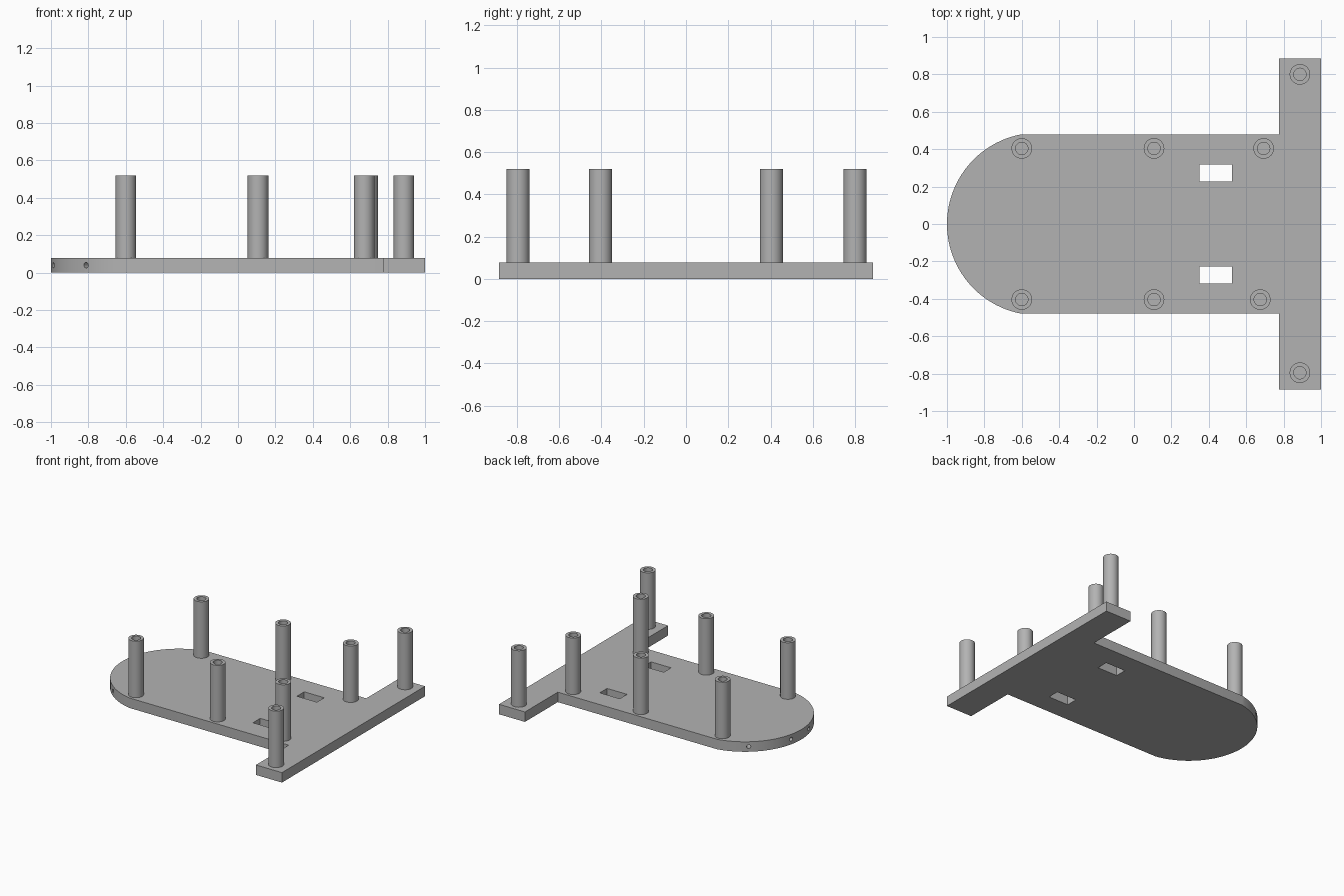
import bpy, bmesh
from math import sin, cos, pi, asin, radians
from mathutils import Vector, Matrix

cube = bpy.data.objects.get("Cube")
if cube:
    bpy.data.objects.remove(cube, do_unlink=True)

PLATE_TOP, POST_TOP = 0.078, 0.52
ARC_X, ARC_R, HALF_WIDTH = -0.512, 0.488, 0.479

grey = bpy.data.materials.new("plain grey")
grey.use_nodes = True
grey.diffuse_color = (0.45, 0.45, 0.45, 1)
grey.node_tree.nodes["Principled BSDF"].inputs["Base Color"].default_value = grey.diffuse_color


def make_object(name, bm):
    bmesh.ops.recalc_face_normals(bm, faces=bm.faces)
    mesh = bpy.data.meshes.new(name)
    bm.to_mesh(mesh)
    bm.free()
    mesh.materials.append(grey)
    obj = bpy.data.objects.new(name, mesh)
    bpy.context.collection.objects.link(obj)
    return obj


def smooth(obj):
    bpy.ops.object.select_all(action="DESELECT")
    obj.select_set(True)
    bpy.context.view_layer.objects.active = obj
    bpy.ops.object.shade_smooth_by_angle(angle=radians(30))


def cut(target, cutter):
    cutter.hide_render = True
    cutter.hide_set(True)
    cutter.display_type = "WIRE"
    mod = target.modifiers.new(cutter.name, "BOOLEAN")
    mod.operation = "DIFFERENCE"
    mod.solver = "EXACT"
    mod.object = cutter
    bpy.context.view_layer.objects.active = target
    bpy.ops.object.modifier_apply(modifier=mod.name)
    bpy.data.objects.remove(cutter, do_unlink=True)


# T-shaped base plate with a rounded end
half_angle = pi - asin(HALF_WIDTH / ARC_R)
start = pi - (pi - half_angle)
steps = 48
if ARC_X + ARC_R * cos(start) > ARC_X:
    start = pi - start
arc = [(ARC_X + ARC_R * cos(a), ARC_R * sin(a))
       for a in (start + (2 * pi - 2 * start) * i / steps for i in range(steps + 1))]
bar = [(0.775, -HALF_WIDTH), (0.775, -0.885), (1, -0.885),
       (1, 0.885), (0.775, 0.885), (0.775, HALF_WIDTH)]
bm = bmesh.new()
base = bm.faces.new([bm.verts.new((x, y, 0)) for x, y in arc + bar])
top = bmesh.ops.extrude_face_region(bm, geom=[base])["geom"]
bmesh.ops.translate(bm, vec=(0, 0, PLATE_TOP),
                    verts=[v for v in top if isinstance(v, bmesh.types.BMVert)])
plate = make_object("base_plate", bm)

# Rectangular slots through the plate
for side in (-1, 1):
    bm = bmesh.new()
    bmesh.ops.create_cube(bm, size=1)
    bmesh.ops.scale(bm, vec=(0.173, 0.09, 0.4), verts=bm.verts)
    bmesh.ops.translate(bm, vec=(0.438, side * 0.272, 0), verts=bm.verts)
    cut(plate, make_object("slot_cutter", bm))

# Small holes drilled into the rounded edge
for degrees in (-52, -13, 13, 52):
    outward = Vector((-cos(radians(degrees)), sin(radians(degrees)), 0))
    place = Matrix.Translation(Vector((ARC_X, 0, 0.04)) + outward * ARC_R)
    turn = outward.to_track_quat("Z", "Y").to_matrix().to_4x4()
    bm = bmesh.new()
    bmesh.ops.create_cone(bm, cap_ends=True, segments=20, radius1=0.015,
                          radius2=0.015, depth=0.2, matrix=place @ turn)
    cut(plate, make_object("edge_hole_cutter", bm))
smooth(plate)

# Hollow standoff posts
profile = [(0.055, PLATE_TOP - 0.005), (0.055, POST_TOP), (0.033, POST_TOP),
           (0.033, PLATE_TOP + 0.002), (0, PLATE_TOP + 0.002)]
posts = {
    "left_rear_post": (-0.6, 0.404), "right_rear_post": (-0.6, -0.404),
    "left_middle_post": (0.107, 0.404), "right_middle_post": (0.107, -0.404),
    "left_inner_post": (0.693, 0.404), "right_inner_post": (0.675, -0.404),
    "left_bar_post": (0.887, 0.8), "right_bar_post": (0.887, -0.795),
}
for name, (x, y) in posts.items():
    bm = bmesh.new()
    verts = [bm.verts.new((r, 0, z)) for r, z in profile]
    edges = [bm.edges.new(pair) for pair in zip(verts, verts[1:])]
    bmesh.ops.spin(bm, geom=verts + edges, cent=(0, 0, 0), axis=(0, 0, 1),
                   angle=2 * pi, steps=32)
    bmesh.ops.remove_doubles(bm, verts=bm.verts, dist=0.0005)
    post = make_object(name, bm)
    post.location = (x, y, 0)
    # open-bottomed lathe: make sure the outer wall faces outward
    wall = max(post.data.polygons, key=lambda p: p.area)
    if wall.normal.dot(Vector((wall.center.x, wall.center.y, 0))) * (
            1 if wall.center.xy.length > 0.045 else -1) < 0:
        post.data.flip_normals()
    smooth(post)
